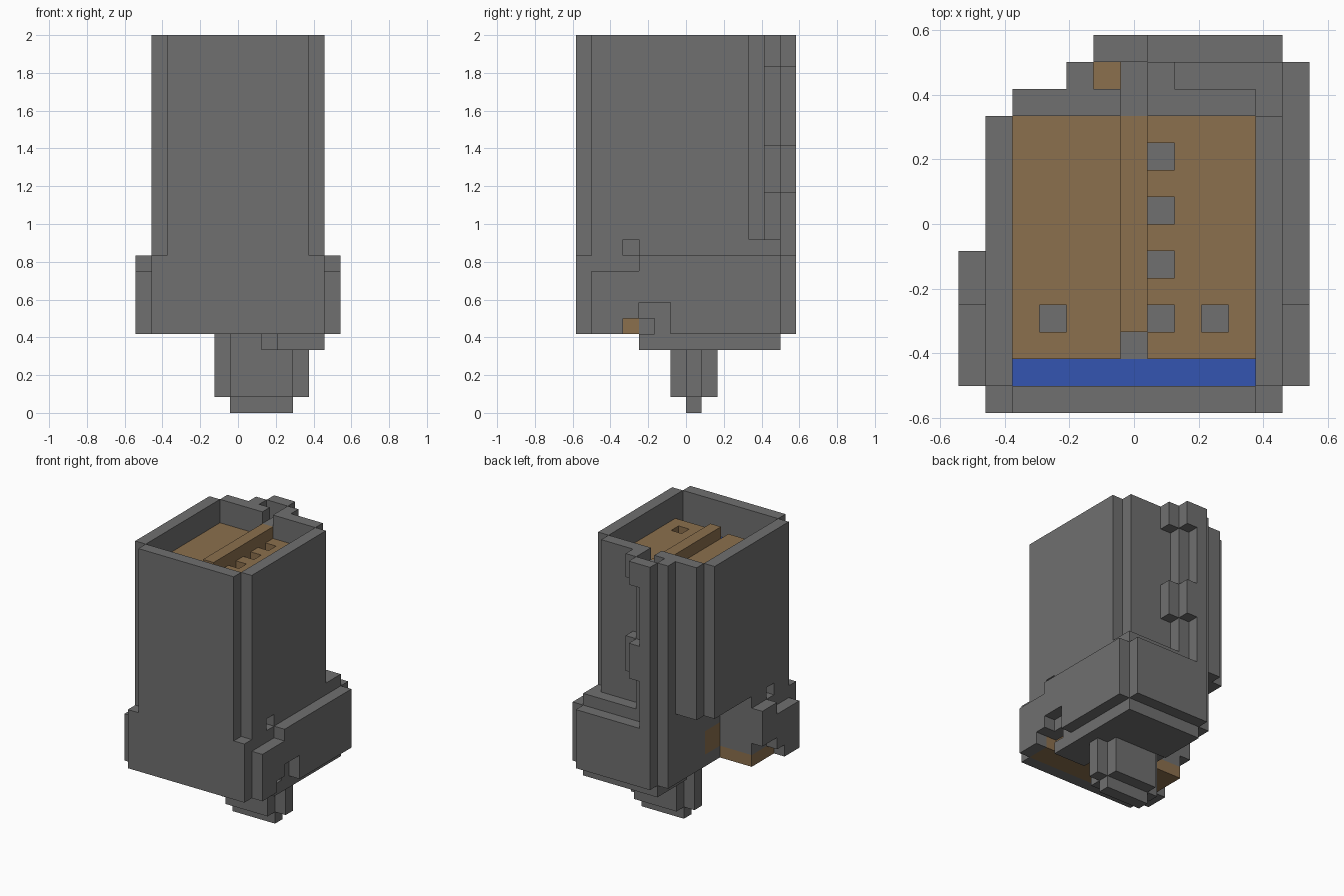
import bpy
import bmesh
from itertools import product
from mathutils import Vector

UNIT = 1 / 12                      # edge of one block
ORIGIN = Vector((6.5, 7, 0))       # block coordinates of the model centre

cube = bpy.data.objects.get("Cube")
if cube:
    bpy.data.objects.remove(cube, do_unlink=True)


def material(name, rgb):
    mat = bpy.data.materials.new(name)
    mat.use_nodes = True
    colour = (*rgb, 1)
    mat.diffuse_color = colour
    mat.node_tree.nodes["Principled BSDF"].inputs["Base Color"].default_value = colour
    return mat


STONE = material("stone grey", (.16, .16, .16))
WOOD = material("wood brown", (.26, .16, .075))
WATER = material("water blue", (.033, .09, .44))


def cells(boxes):
    """Blocks covered by boxes given as x range, y range, z range."""
    found = set()
    for xs, ys, zs in boxes:
        found.update(product(range(*xs), range(*ys), range(*zs)))
    return found


def part(name, mat, boxes, cuts=()):
    """Outer shell of a group of blocks, with flat areas merged."""
    filled = cells(boxes) - cells(cuts)
    bm = bmesh.new()
    verts = {}

    def vert(p):
        key = tuple(p)
        if key not in verts:
            verts[key] = bm.verts.new((Vector(p) - ORIGIN) * UNIT)
        return verts[key]

    for cell in filled:
        for axis, side in product(range(3), (0, 1)):
            near = list(cell)
            near[axis] += 2 * side - 1
            if tuple(near) in filled:
                continue
            u, v = (axis + 1) % 3, (axis + 2) % 3
            ring = []
            for du, dv in ((0, 0), (1, 0), (1, 1), (0, 1)):
                p = list(cell)
                p[axis] += side
                p[u] += du
                p[v] += dv
                ring.append(vert(p))
            bm.faces.new(ring if side else ring[::-1])
    bmesh.ops.dissolve_limit(bm, angle_limit=.01, verts=bm.verts[:], edges=bm.edges[:])
    mesh = bpy.data.meshes.new(name)
    bm.to_mesh(mesh)
    bm.free()
    mesh.materials.append(mat)
    obj = bpy.data.objects.new(name, mesh)
    bpy.context.collection.objects.link(obj)
    return obj


# Vertical ranges shared by several parts
BASE, SHELF, TOWER = (5, 10), (5, 11), (11, 24)
KNOBS = ((14, 17), (22, 24))

# Tower walls
part("front_wall", STONE, [((2, 11), (0, 1), (10, 24))])
for name, x in (("right_wall", 1), ("left_wall", 11)):
    part(name, STONE, [((x, x + 1), (1, 11), TOWER)])
part("back_wall", STONE, [((2, 6), (11, 12), TOWER), ((7, 11), (11, 12), TOWER)])
part("tower_core", STONE, [((2, 11), (2, 11), (11, 21))])

# Wooden floor with square holes and a raised beam
holes = [(7, y) for y in (3, 5, 7, 9)] + [(3, 3), (9, 3)]
part("wooden_floor", WOOD, [((2, 11), (2, 11), (21, 22))],
     [((x, x + 1), (y, y + 1), (21, 22)) for x, y in holes]
     + [((6, 7), (2, 3), (21, 22))])
part("floor_beam", WOOD, [((6, 7), (3, 11), (22, 23)), ((6, 7), (2, 3), (20, 21))])
part("water_channel", WATER, [((2, 11), (1, 2), (11, 21))])

# Back columns with knobs
part("beam_socket", STONE, [((6, 7), (11, 13), (11, 23))])
part("side_column", STONE, [((4, 5), (12, 13), (5, 24))])
part("wooden_post", WOOD, [((5, 6), (12, 13), (11, 22))])
part("rear_column", STONE, [((5, 6), (13, 14), (5, 24))])
part("column_knobs", STONE,
     [((6, 7), (13, 14), z) for z in KNOBS] + [((7, 8), (12, 13), z) for z in KNOBS])

# Wide base, with its rear right corner left open
side_holes = [((x, x + 1), (3, 4), (10, 11)) for x in (1, 11)]
wood_patch = [((4, 5), (6, 8), (6, 8))]
sill = [((1, 12), (1, 4), (5, 6)), ((1, 4), (4, 6), (5, 6))]
notch = [((0, 13), (4, 6), (5, 7)), ((0, 13), (3, 5), (5, 6))]
part("base_body", STONE, [((1, 12), (1, 6), SHELF), ((4, 12), (6, 13), SHELF)],
     side_holes + wood_patch + sill + [((11, 12), (3, 5), (5, 6))])
part("base_wood", WOOD, wood_patch + sill, [((11, 12), (3, 5), (5, 6))])
part("base_front", STONE, [((1, 12), (0, 1), BASE)])
part("base_back", STONE, [((6, 12), (13, 14), BASE)])

# Stepped side wings with arched notches
for name, x, end in (("right_wing", 0, 6), ("left_wing", 12, 13)):
    part(name, STONE, [((x, x + 1), (1, 4), (5, 9)), ((x, x + 1), (4, end), BASE)], notch)

# Underside slab and stepped foot
part("under_slab", STONE, [((9, 12), (4, 13), (4, 5)), ((8, 9), (5, 13), (4, 5)),
                           ((5, 8), (9, 13), (4, 5))])
part("foot_stem", STONE, [((5, 11), (7, 8), (1, 5)), ((6, 10), (6, 9), (1, 5))])
part("foot_tip", STONE, [((6, 10), (7, 8), (0, 1))])
